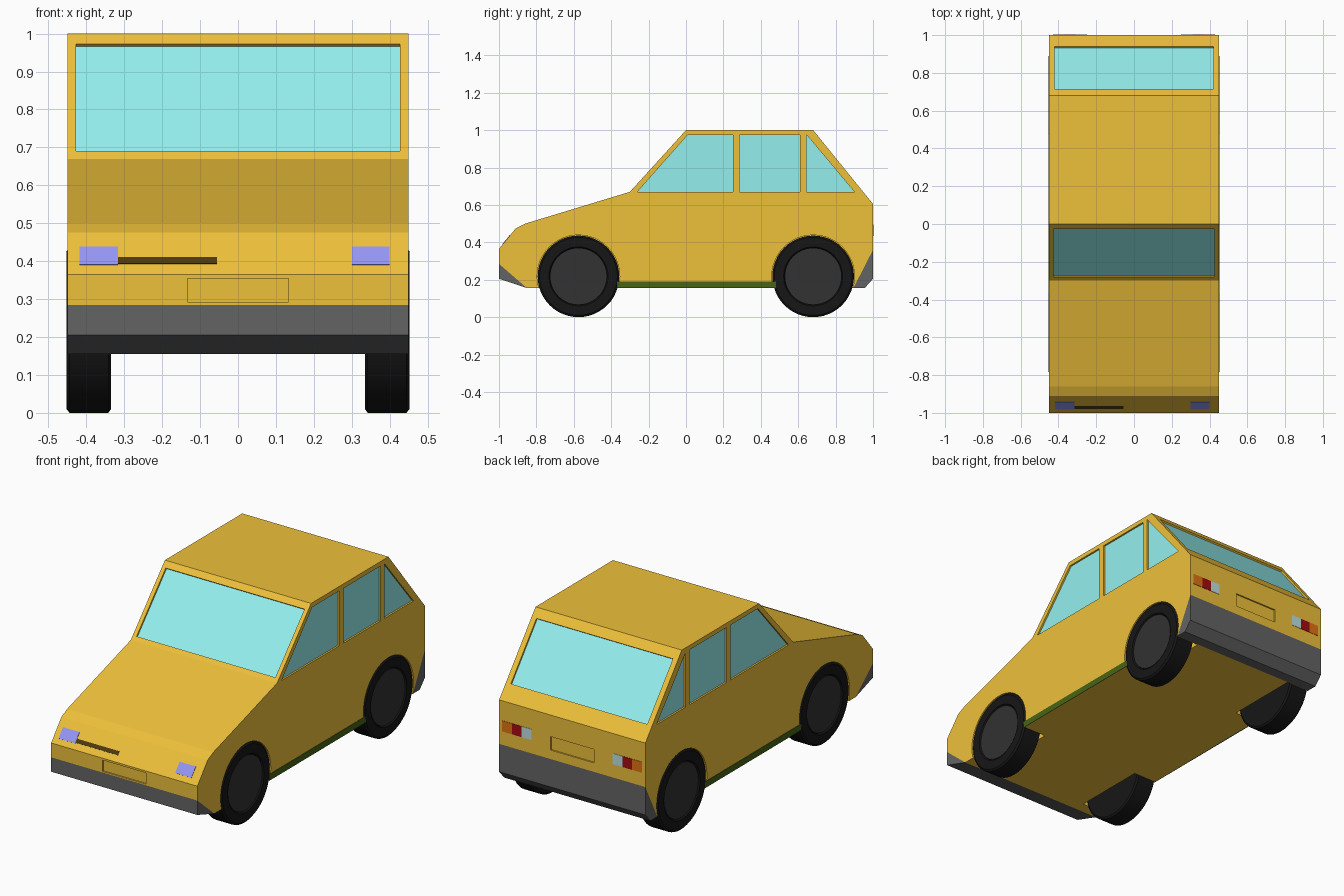
import bpy, bmesh, math
from mathutils import Vector, Matrix

if "Cube" in bpy.data.objects:
    bpy.data.objects.remove(bpy.data.objects["Cube"])

W = 0.45  # half width of the car


def material(name, r, g, b):
    lin = [((c / 255 + 0.055) / 1.055) ** 2.4 if c > 10 else c / 255 / 12.92 for c in (r, g, b)]
    m = bpy.data.materials.new(name)
    m.diffuse_color = (*lin, 1)
    m.use_nodes = True
    m.node_tree.nodes["Principled BSDF"].inputs["Base Color"].default_value = m.diffuse_color
    return m


YELLOW = material("yellow paint", 238, 192, 58)
GLASS = material("glass", 148, 240, 238)
GREY = material("bumper grey", 100, 100, 100)
TYRE = material("tyre black", 22, 22, 22)
HUB = material("hub grey", 50, 50, 50)
GREEN = material("sill green", 72, 100, 22)
LAMP = material("headlight", 150, 150, 245)
DARK = material("grille brown", 75, 58, 15)
ORANGE = material("indicator", 225, 115, 20)
RED = material("tail light", 165, 10, 15)
PALE = material("reversing light", 190, 225, 225)

cutters = bpy.data.collections.new("cutters")
bpy.context.scene.collection.children.link(cutters)


def finish(name, bm, mat, coll=None):
    bmesh.ops.recalc_face_normals(bm, faces=bm.faces)
    me = bpy.data.meshes.new(name)
    bm.to_mesh(me)
    bm.free()
    if mat:
        me.materials.append(mat)
    ob = bpy.data.objects.new(name, me)
    (coll or bpy.context.scene.collection).objects.link(ob)
    if coll:
        ob.hide_render = True
    return ob


def prism(name, pts, offset, mat, coll=None):
    """Extrude a planar outline along an offset vector."""
    bm = bmesh.new()
    face = bm.faces.new([bm.verts.new(p) for p in pts])
    ext = bmesh.ops.extrude_face_region(bm, geom=[face])
    moved = [v for v in ext["geom"] if isinstance(v, bmesh.types.BMVert)]
    bmesh.ops.translate(bm, verts=moved, vec=offset)
    return finish(name, bm, mat, coll)


def side_prism(name, profile, mat):
    return prism(name, [(-W, y, z) for y, z in profile], (2 * W, 0, 0), mat)


def pane(name, pts, n, mat=None, depth=0.012):
    """Recess an outline into the body, and fill its floor with a panel."""
    n = Vector(n).normalized()
    pts = [Vector(p) for p in pts]
    prism(name + "_cutter", [p + n * 0.01 for p in pts], -n * (depth + 0.01), None, cutters)
    if mat:
        prism(name, [p - n * depth * 0.8 for p in pts], -n * 0.01, mat)


def patch(name, pts, n, mat, proud=0.002):
    n = Vector(n).normalized()
    prism(name, [Vector(p) + n * proud for p in pts], -n * 0.008, mat)


def slope_rect(a, b, x0, x1, z0, z1):
    """Rectangle lying on the body panel that runs from a to b in the yz profile."""
    def y(z):
        return a[0] + (b[0] - a[0]) * (z - a[1]) / (b[1] - a[1])
    return [(x0, y(z0), z0), (x1, y(z0), z0), (x1, y(z1), z1), (x0, y(z1), z1)]


def lathe(name, profile, mat, loc, side, coll=None, steps=48):
    """Spin an (x, radius) profile about the x axis."""
    bm = bmesh.new()
    vs = [bm.verts.new((x * side, r, 0)) for x, r in profile]
    es = [bm.edges.new(p) for p in zip(vs, vs[1:])]
    bmesh.ops.spin(bm, geom=vs + es, axis=(1, 0, 0), cent=(0, 0, 0),
                   angle=math.tau, steps=steps, use_duplicate=False)
    bmesh.ops.remove_doubles(bm, verts=bm.verts, dist=1e-4)
    bmesh.ops.translate(bm, verts=bm.verts, vec=loc)
    ob = finish(name, bm, mat, coll)
    if not coll:
        bpy.context.view_layer.objects.active = ob
        ob.select_set(True)
        bpy.ops.object.shade_smooth_by_angle(angle=math.radians(25))
        ob.select_set(False)
    return ob


# Body shell and bumpers
body = side_prism("body", [(-1, .285), (-1, .365), (-.91, .475), (-.86, .50), (-.30, .67),
                           (0, 1), (.68, 1), (1, .605), (1, .36), (.895, .155), (-.85, .155)], YELLOW)
side_prism("front_bumper", [(-1, .285), (-1, .205), (-.85, .155)], GREY)
side_prism("rear_bumper", [(1, .36), (1, .205), (.955, .155), (.895, .155)], GREY)

# Windscreen and rear window
pane("windscreen", slope_rect((-.30, .67), (0, 1), -.427, .427, .69, .972), (0, -.33, .30), GLASS)
pane("rear_window", slope_rect((1, .605), (.68, 1), -.42, .42, .679, .957), (0, .395, .32), GLASS)

# Number plate recesses
pane("front_plate", slope_rect((-1, 0), (-1, 1), -.133, .133, .292, .354), (0, -1, 0), depth=.008)
pane("rear_plate", slope_rect((1, 0), (1, 1), -.133, .133, .41, .485), (0, 1, 0), depth=.008)

# Headlights and grille on the sloping nose
nose = ((-1, .365), (-.91, .475))
for name, x0, x1, z0, z1, mat in (("left_headlight", -.418, -.316, .39, .438, LAMP),
                                  ("right_headlight", .30, .40, .39, .438, LAMP),
                                  ("grille", -.316, -.055, .393, .41, DARK)):
    patch(name, slope_rect(*nose, x0, x1, z0, z1), (0, -.11, .09), mat)

# Side windows, tail lights, sills and wheels on both sides
windows = {"front_side_window": [(-.26, .67), (.01, .975), (.25, .975), (.25, .67)],
           "middle_side_window": [(.285, .67), (.285, .975), (.61, .975), (.61, .67)],
           "rear_side_window": [(.645, .67), (.645, .975), (.90, .67)]}
for s, label in ((-1, "left"), (1, "right")):
    for name, pts in windows.items():
        pane(f"{label}_{name}", [(s * W, y, z) for y, z in pts], (s, 0, 0), GLASS)
    for i, (name, mat) in enumerate((("indicator", ORANGE), ("tail_light", RED), ("reversing_light", PALE))):
        x = s * (.43 - .06 * i)
        patch(f"{label}_{name}", slope_rect((1, 0), (1, 1), x, x - s * .06, .435, .495), (0, 1, 0), mat)
    patch(f"{label}_sill", [(s * W, y, z) for y, z in ((-.37, .155), (.48, .155), (.48, .19), (-.37, .19))],
          (s, 0, 0), GREEN)
    for y, end in ((-.575, "front"), (.68, "rear")):
        loc = (0, y, .218)
        lathe(f"{label}_{end}_arch_cutter", [(.31, 0), (.31, .221), (.5, .221), (.5, 0)], None, loc, s, cutters)
        lathe(f"{label}_{end}_tyre", [(.335, 0), (.335, .208), (.342, .218), (.444, .218), (.452, .208),
                                      (.452, .158), (.442, .152), (.442, 0)], TYRE, loc, s)
        lathe(f"{label}_{end}_hub", [(.43, 0), (.43, .15), (.447, .15), (.447, 0)], HUB, loc, s)

# Cut the window recesses and wheel arches into the body
cut = body.modifiers.new("recesses", 'BOOLEAN')
cut.operation = 'DIFFERENCE'
cut.operand_type = 'COLLECTION'
cut.collection = cutters
cut.solver = 'EXACT'
